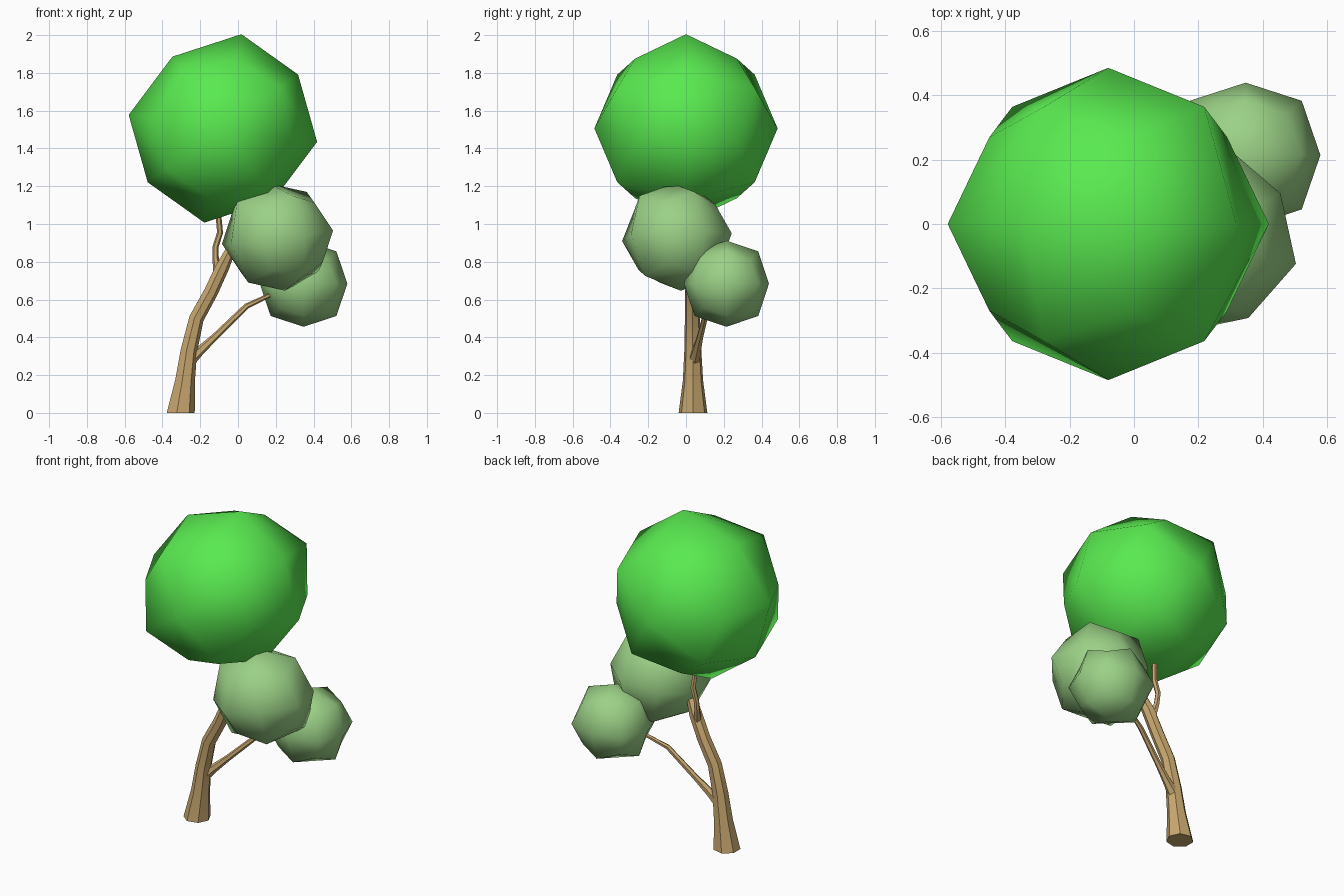
import bpy, bmesh, math
from mathutils import Vector, Matrix

if "Cube" in bpy.data.objects:
    bpy.data.objects.remove(bpy.data.objects["Cube"])


def material(name, rgb):
    m = bpy.data.materials.new(name)
    m.diffuse_color = (*rgb, 1)
    m.use_nodes = True
    m.node_tree.nodes["Principled BSDF"].inputs["Base Color"].default_value = m.diffuse_color
    return m


BARK = material("bark", (0.58, 0.39, 0.16))
BRIGHT = material("bright_leaves", (0.10, 0.82, 0.08))
PALE = material("pale_leaves", (0.33, 0.64, 0.24))


def finish(name, bm, mat):
    bmesh.ops.recalc_face_normals(bm, faces=bm.faces)
    me = bpy.data.meshes.new(name)
    bm.to_mesh(me)
    bm.free()
    me.materials.append(mat)
    ob = bpy.data.objects.new(name, me)
    bpy.context.collection.objects.link(ob)
    return ob


def leaf_ball(name, centre, axes, mat):
    """Cube with the given half axes, rounded by one subdivision."""
    bm = bmesh.new()
    bmesh.ops.create_cube(bm, size=2)
    rot = Matrix([Vector(a) for a in axes]).transposed().to_4x4()
    bm.transform(Matrix.Translation(centre) @ rot)
    for f in bm.faces:
        f.smooth = True
    ob = finish(name, bm, mat)
    sub = ob.modifiers.new("round", 'SUBSURF')
    sub.levels = sub.render_levels = 1
    sub.use_limit_surface = False
    return ob


def limb(name, path, sides):
    """Tapering tube through (x, y, z, radius) points."""
    pts = [Vector(p[:3]) for p in path]
    bm = bmesh.new()
    rings = []
    for i, p in enumerate(pts):
        t = (pts[min(i + 1, len(pts) - 1)] - pts[max(i - 1, 0)]).normalized()
        if p.z == 0:
            t = Vector((0, 0, 1))
        u = Vector((0, 1, 0)).cross(t).normalized()
        v = t.cross(u)
        r = path[i][3]
        rings.append([bm.verts.new(p + r * (u * math.cos(a) + v * math.sin(a)))
                      for a in (2 * math.pi * k / sides for k in range(sides))])
    for a, b in zip(rings, rings[1:]):
        for k in range(sides):
            j = (k + 1) % sides
            bm.faces.new((a[k], a[j], b[j], b[k]))
    bm.faces.new(rings[0])
    bm.faces.new(rings[-1])
    ob = finish(name, bm, BARK)
    bpy.ops.object.select_all(action='DESELECT')
    ob.select_set(True)
    bpy.context.view_layer.objects.active = ob
    bpy.ops.object.shade_smooth_by_angle(angle=math.radians(40))
    return ob


# Leaning trunk, ending inside the middle ball
limb("trunk", [(-.307, .037, 0, .078), (-.283, .037, .17, .055),
               (-.262, .036, .33, .046), (-.222, .034, .50, .041),
               (-.145, .032, .64, .039), (-.085, .025, .77, .038),
               (-.045, .010, .85, .030), (.06, -.01, .93, .022)], 7)

# Thin branch up to the large ball
limb("upper_branch", [(-.105, .035, .74, .026), (-.118, .058, .81, .017),
                      (-.120, .068, .875, .016), (-.095, .066, .955, .016),
                      (-.103, .057, 1.04, .015), (-.11, .05, 1.15, .012)], 6)

# Long side branch to the small ball
limb("side_branch", [(-.25, .045, .285, .034), (-.205, .055, .325, .025),
                     (-.12, .075, .405, .018), (.045, .115, .565, .015),
                     (.165, .155, .622, .011), (.25, .18, .65, .010)], 6)

# Foliage
leaf_ball("large_foliage", (-.08, 0, 1.506),
          [(.398, 0, .285), (0, .485, 0), (-.267, 0, .38)], BRIGHT)
leaf_ball("middle_foliage", (.209, -.048, .93),
          [(.146, -.244, .01), (.246, .143, .037), (-.04, -.02, .283)], PALE)
leaf_ball("small_foliage", (.347, .214, .684),
          [(.232, 0, 0), (0, .225, 0), (0, 0, .228)], PALE)
